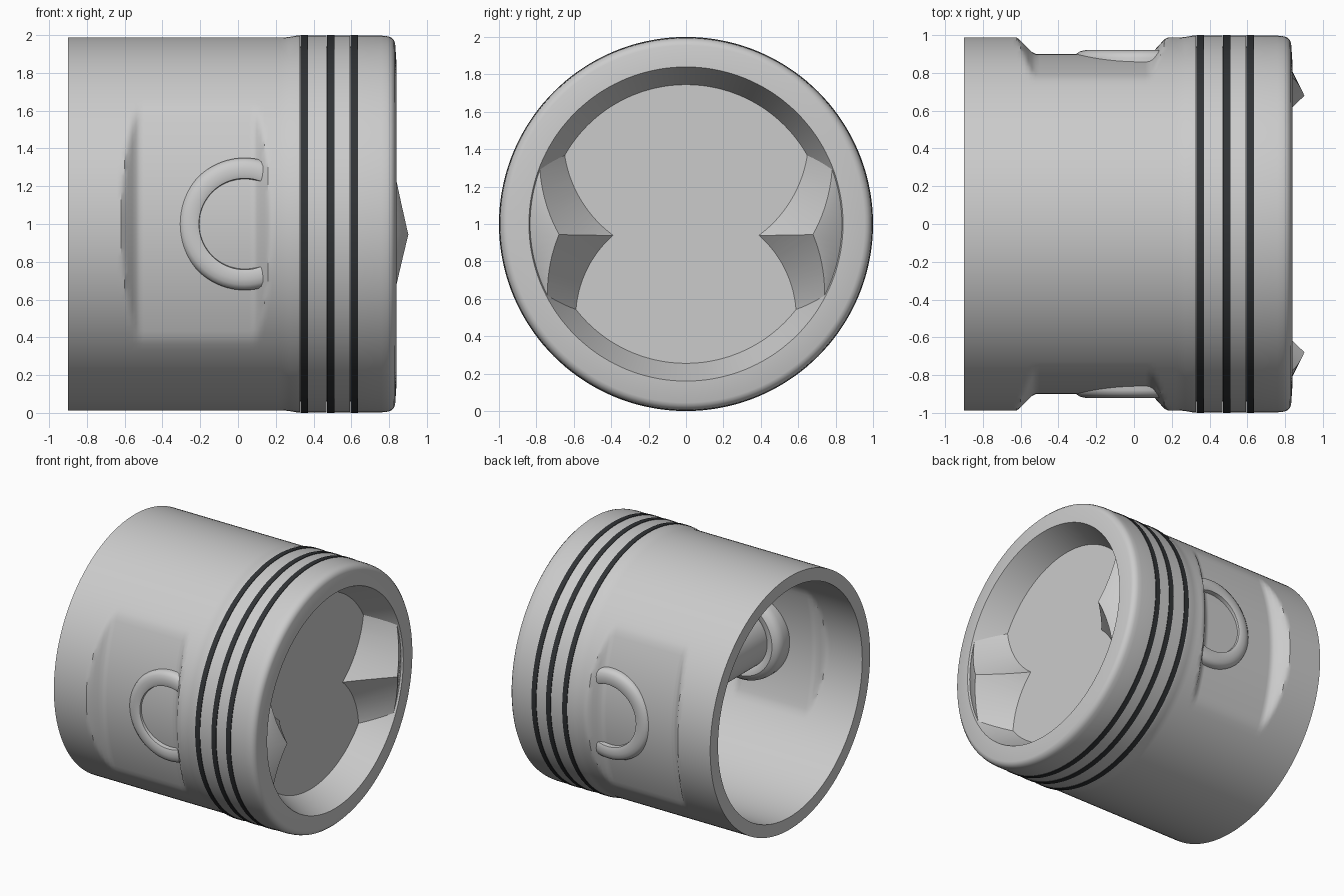
import bpy, bmesh, math
from mathutils import Vector

if "Cube" in bpy.data.objects:
    bpy.data.objects.remove(bpy.data.objects["Cube"])

SEGS = 144


def shade(ob, deg=32):
    bpy.ops.object.select_all(action='DESELECT')
    ob.select_set(True)
    bpy.context.view_layer.objects.active = ob
    bpy.ops.object.shade_smooth_by_angle(angle=math.radians(deg))


def lathe(name, prof, closed=False, axis='X', cx=0.0, cz=1.0, segs=SEGS, tweak=None):
    """Spin (along-axis, radius) points around the X or Y axis."""
    bm = bmesh.new()
    rings = []
    for a, r in prof:
        ring = []
        for i in range(segs):
            t = 2 * math.pi * i / segs
            c, s = r * math.cos(t), r * math.sin(t)
            co = Vector((a, c, cz + s)) if axis == 'X' else Vector((cx + c, a, cz + s))
            if tweak:
                tweak(co, r)
            ring.append(bm.verts.new(co))
        rings.append(ring)
    n = len(rings)
    for k in range(n if closed else n - 1):
        A, B = rings[k], rings[(k + 1) % n]
        for i in range(segs):
            j = (i + 1) % segs
            bm.faces.new((A[i], A[j], B[j], B[i]))
    bmesh.ops.remove_doubles(bm, verts=bm.verts, dist=1e-5)
    bmesh.ops.recalc_face_normals(bm, faces=bm.faces)
    me = bpy.data.meshes.new(name)
    bm.to_mesh(me)
    bm.free()
    ob = bpy.data.objects.new(name, me)
    bpy.context.collection.objects.link(ob)
    shade(ob)
    return ob


def side_recess(co, r):
    """Press shallow pockets into both sides of the skirt around the pin."""
    x, y, z = co.x, co.y, co.z - 1
    if x > 0.26 or r < 0.5:
        return
    lim = 0.9 - z * z / 2.96
    lim += max(0, -0.53 - x) * 1.0 + max(0, x - 0.09) * 1.1
    if r < 0.95:
        lim -= 0.07
    if abs(y) > lim and abs(z) < 0.8:
        co.y = math.copysign(lim, y)


# Piston body: crown bowl, rim, ring grooves, skirt and hollow inside
grooves = [0.615, 0.49, 0.35]
HW = 0.021
fine = [-0.72 + 0.02 * i for i in range(49)]
prof = [(0.63, 0), (0.63, 0.745), (0.84, 0.84), (0.832, 0.955),
        (0.826, 0.972), (0.81, 0.988), (0.79, 0.994), (0.76, 0.997)]
for g in grooves:
    prof += [(g + HW, 0.997), (g + HW, 0.94), (g - HW, 0.94), (g - HW, 0.997)]
prof += [(0.31, 0.997), (0.27, 0.99)]
prof += [(x, 0.987) for x in reversed(fine)]
prof += [(-0.9, 0.987), (-0.9, 0.89)]
prof += [(x, 0.89) for x in fine]
prof += [(0.40, 0.88), (0.45, 0.85), (0.48, 0.79), (0.48, 0)]
lathe("piston_body", prof, tweak=side_recess)

# Dark piston rings
dark = bpy.data.materials.new("dark_ring")
dark.diffuse_color = (0.03, 0.033, 0.036, 1)
dark.use_nodes = True
dark.node_tree.nodes["Principled BSDF"].inputs["Base Color"].default_value = dark.diffuse_color
for i, g in enumerate(grooves):
    w = HW - 0.001
    ring = lathe(f"piston_ring_{i + 1}",
                 [(g - w, 0.93), (g + w, 0.93), (g + w, 1.0), (g - w, 1.0)], closed=True)
    ring.data.materials.append(dark)

# Crown wedges: a domed plug with two tapered valve pockets cut away
wedges = lathe("crown_wedges", [(0.6, 0), (0.6, 0.80), (0.80, 0.86), (0.82, 0.845),
                                (0.955, 0.575), (0.955, 0)])
for name, cz, r, slope in (("intake", 1.467, 0.656, 0.74), ("exhaust", 0.497, 0.59, 0.82)):
    a, b = 0.58, 1.05
    cutter = lathe(name + "_cutter", [(a, 0), (a, r + (a - 0.63) * slope),
                                      (b, r + (b - 0.63) * slope), (b, 0)], cz=cz)
    cutter.hide_render = True
    mod = wedges.modifiers.new(name, 'BOOLEAN')
    mod.operation = 'DIFFERENCE'
    mod.solver = 'EXACT'
    mod.object = cutter
    bpy.context.view_layer.objects.active = wedges
    bpy.ops.object.modifier_apply(modifier=mod.name)
    bpy.data.objects.remove(cutter)
shade(wedges)

# Pin bosses: rounded collars through the skirt wall on both sides
PIN_X = 0.035
collar = [(0.88, 0.238), (0.915, 0.242), (0.921, 0.26), (0.92, 0.295), (0.914, 0.322),
          (0.90, 0.341), (0.88, 0.35), (0.76, 0.35), (0.73, 0.343), (0.705, 0.325),
          (0.69, 0.295), (0.695, 0.26), (0.71, 0.238)]
for side, label in ((-1, "front"), (1, "back")):
    lathe(label + "_pin_boss", [(side * y, r) for y, r in collar], closed=True,
          axis='Y', cx=PIN_X, segs=72)

# Wrist pin across the hollow
lathe("wrist_pin", [(-0.86, 0), (-0.86, 0.24), (0.86, 0.24), (0.86, 0)],
      axis='Y', cx=PIN_X, segs=72)
